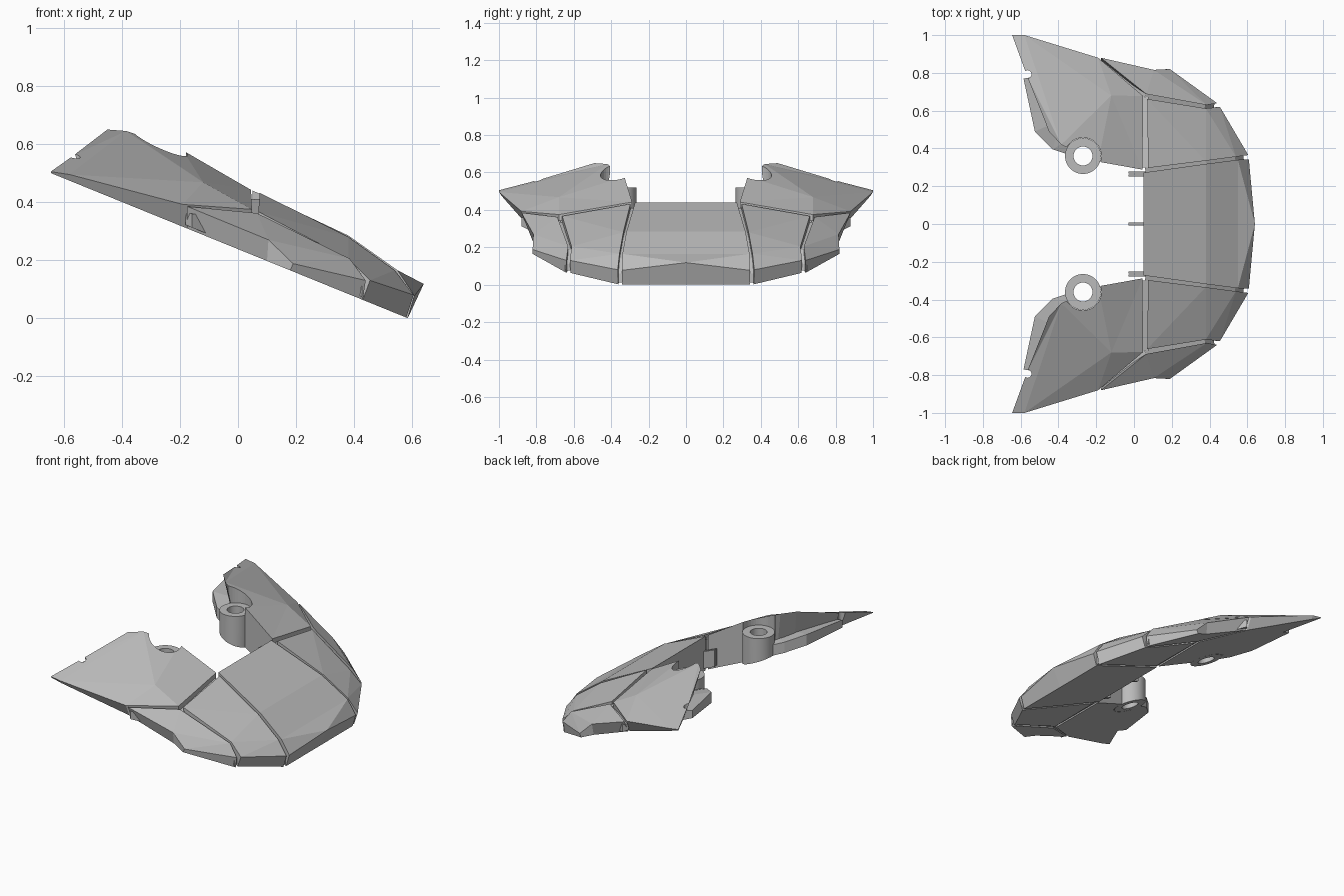
import bpy, bmesh, math
from mathutils import Vector

old = bpy.data.objects.get("Cube")
if old:
    bpy.data.objects.remove(old, do_unlink=True)

grey = bpy.data.materials.new("plain_grey")
grey.use_nodes = True
colour = (0.5, 0.5, 0.5, 1)
grey.diffuse_color = colour
grey.node_tree.nodes["Principled BSDF"].inputs["Base Color"].default_value = colour


def base(x, y, lift=0.0):
    """Point on the tilted underside."""
    return Vector((x, y, 0.5 - 0.4065 * (x + 0.645) + lift))


def finish(name, bm, mirror=True):
    bmesh.ops.recalc_face_normals(bm, faces=bm.faces)
    mesh = bpy.data.meshes.new(name)
    bm.to_mesh(mesh)
    bm.free()
    mesh.materials.append(grey)
    ob = bpy.data.objects.new(name, mesh)
    bpy.context.collection.objects.link(ob)
    if mirror:
        mod = ob.modifiers.new("mirror", "MIRROR")
        mod.use_axis = (False, True, False)
        mod.use_mirror_merge = False
    return ob


def solid(name, top, faces, rim, foot=None, mirror=True):
    """Faceted top, walls round its rim, and a flat underside.
    top: letter -> point, foot: letter -> (x, y) where the wall leans."""
    foot = foot or {}
    bm = bmesh.new()
    up = {k: bm.verts.new(p) for k, p in top.items()}
    down = {k: bm.verts.new(base(*foot.get(k, top[k][:2]))) for k in rim}
    skin = [bm.faces.new([up[k] for k in f]) for f in faces]
    for a, b in zip(rim, rim[1:] + rim[0]):
        bm.faces.new((up[a], up[b], down[b], down[a]))
    bm.faces.new([down[k] for k in reversed(rim)])
    bmesh.ops.triangulate(bm, faces=skin)
    return finish(name, bm, mirror)


def seam(name, path, width=0.036):
    """Low wall that closes the groove between two panels."""
    bm = bmesh.new()
    pts = [Vector(p) for p in path]
    run = pts[-1] - pts[0]
    side = Vector((-run.y, run.x, 0)).normalized() * width / 2
    rings = []
    for p in pts:
        l, r = p + side, p - side
        ring = (l, r, base(r.x, r.y, 0.01), base(l.x, l.y, 0.01))
        rings.append([bm.verts.new(q) for q in ring])
    for a, b in zip(rings, rings[1:]):
        for i in range(4):
            j = (i + 1) % 4
            bm.faces.new((a[i], a[j], b[j], b[i]))
    bm.faces.new(rings[0])
    bm.faces.new(rings[-1])
    return finish(name, bm)


def box(name, x0, x1, y0, y1, low, high, mirror=True):
    bm = bmesh.new()
    corners = ((x0, y0), (x1, y0), (x1, y1), (x0, y1))
    lo = [bm.verts.new(base(x, y, low)) for x, y in corners]
    hi = [bm.verts.new(base(x, y, high)) for x, y in corners]
    bm.faces.new(lo)
    bm.faces.new(hi)
    for i in range(4):
        j = (i + 1) % 4
        bm.faces.new((lo[i], lo[j], hi[j], hi[i]))
    return finish(name, bm, mirror)


def drill(ob, x, y, radius):
    """Cut a vertical round hole through a part."""
    bpy.ops.mesh.primitive_cylinder_add(vertices=40, radius=radius, depth=2,
                                        location=(x, y, 0.4))
    cutter = bpy.context.object
    cutter.hide_render = True
    mod = ob.modifiers.new("hole", "BOOLEAN")
    mod.operation = "DIFFERENCE"
    mod.object = cutter
    bpy.context.view_layer.objects.active = ob
    bpy.ops.object.modifier_move_to_index(modifier="hole", index=0)
    bpy.ops.object.modifier_apply(modifier="hole")
    bpy.data.objects.remove(cutter, do_unlink=True)


# Centre panel with its pointed nose
centre = {"n": (0.64, 0, 0.118)}
for s, keys in ((1, "abcd"), (-1, "hgfe")):
    for k, p in zip(keys, ((0.05, 0.272, 0.44), (0.38, 0.318, 0.285),
                           (0.55, 0.34, 0.165), (0.608, 0.342, 0.077))):
        centre[k] = (p[0], s * p[1], p[2])
solid("centre_panel", centre, ("abgh", "bcfg", "cnf", "cdn", "fne"), "abcdnefgh",
      {"d": (0.585, 0.342), "e": (0.585, -0.342), "n": (0.585, 0),
       "c": (0.55, 0.34), "f": (0.55, -0.34)}, mirror=False)

# Front corner panels
solid("corner_panel",
      {"a": (0.075, 0.297, 0.432), "m": (0.38, 0.335, 0.28), "d": (0.54, 0.356, 0.165),
       "f": (0.605, 0.365, 0.08), "e": (0.455, 0.62, 0.13), "c": (0.38, 0.612, 0.205),
       "b": (0.07, 0.662, 0.367)},
      ("amb", "mcb", "mdc", "dfec"), "amdfecb",
      {"f": (0.58, 0.362), "e": (0.43, 0.618)})

# Side panels
solid("side_panel",
      {"p": (-0.175, 0.88, 0.385), "q": (0.065, 0.688, 0.362), "s": (0.385, 0.63, 0.205),
       "t": (0.105, 0.816, 0.27), "u": (0.44, 0.64, 0.13), "v": (0.19, 0.82, 0.188)},
      ("ptsq", "tvus"), "ptvusq",
      {"p": (-0.175, 0.845), "t": (0.1, 0.805), "v": (0.18, 0.82), "u": (0.43, 0.638)})

# Rear wings, notched round the socket and at the rear edge
wing = solid("wing",
             {"a": (0.045, 0.288, 0.442), "b": (0.048, 0.678, 0.375), "r": (-0.12, 0.68, 0.468),
              "c": (-0.19, 0.88, 0.392), "d": (-0.58, 1.0, 0.495), "e": (-0.645, 1.0, 0.505),
              "f": (-0.565, 0.78, 0.562), "g": (-0.45, 0.49, 0.65), "h": (-0.385, 0.42, 0.645),
              "i": (-0.19, 0.33, 0.578)},
             ("abr", "ari", "irh", "bcr", "rcd", "rdh", "dfh", "def", "fgh"), "abcdefghi",
             {"c": (-0.19, 0.845), "d": (-0.58, 0.985), "f": (-0.53, 0.79),
              "g": (-0.4, 0.54), "h": (-0.34, 0.45)})
drill(wing, -0.27, 0.36, 0.097)
drill(wing, -0.565, 0.792, 0.022)

# Ledge under the rear edge of each wing
ledge = {}
for k, x, y, h in (("a", -0.585, 0.77, 0.05), ("b", -0.525, 0.49, 0.07), ("c", -0.43, 0.395, 0.07),
                   ("d", -0.355, 0.37, 0.07), ("e", -0.33, 0.46, 0.09), ("f", -0.39, 0.55, 0.09),
                   ("g", -0.52, 0.78, 0.06)):
    ledge[k] = base(x, y, h)
solid("rear_ledge", ledge, ("abfg", "bcef", "cde"), "abcdefg")

# Round sockets: upright tubes cut off level with the underside
bm = bmesh.new()
loops = []
for radius, high in ((0.095, False), (0.095, True), (0.05, True), (0.05, False)):
    loop = []
    for i in range(40):
        t = math.tau * i / 40
        x, y = -0.27 + radius * math.cos(t), 0.36 + radius * math.sin(t)
        loop.append(bm.verts.new((x, y, 0.52) if high else base(x, y)))
    loops.append(loop)
for a, b in zip(loops, loops[1:] + loops[:1]):
    for i in range(40):
        j = (i + 1) % 40
        bm.faces.new((a[i], a[j], b[j], b[i]))
socket = finish("socket", bm)
bpy.ops.object.select_all(action="DESELECT")
socket.select_set(True)
bpy.context.view_layer.objects.active = socket
bpy.ops.object.shade_smooth_by_angle(angle=math.radians(30))

# Groove floors between panels
seam("centre_seam", ((0.06, 0.284, 0.41), (0.38, 0.327, 0.257), (0.535, 0.348, 0.14), (0.58, 0.353, 0.06)))
seam("wing_front_seam", ((0.06, 0.3, 0.41), (0.06, 0.672, 0.342)))
seam("corner_seam", ((0.06, 0.675, 0.342), (0.375, 0.622, 0.185), (0.425, 0.63, 0.11)))
seam("wing_side_seam", ((0.06, 0.678, 0.34), (-0.17, 0.865, 0.36)))

# Hinge tabs behind the centre panel
box("outer_hinge_tab", -0.03, 0.06, 0.252, 0.262, 0.02, 0.13)
box("inner_hinge_tab", -0.03, 0.06, 0.268, 0.278, 0.02, 0.13)
box("middle_hinge_tab", -0.03, 0.06, -0.007, 0.007, 0.02, 0.1, mirror=False)
